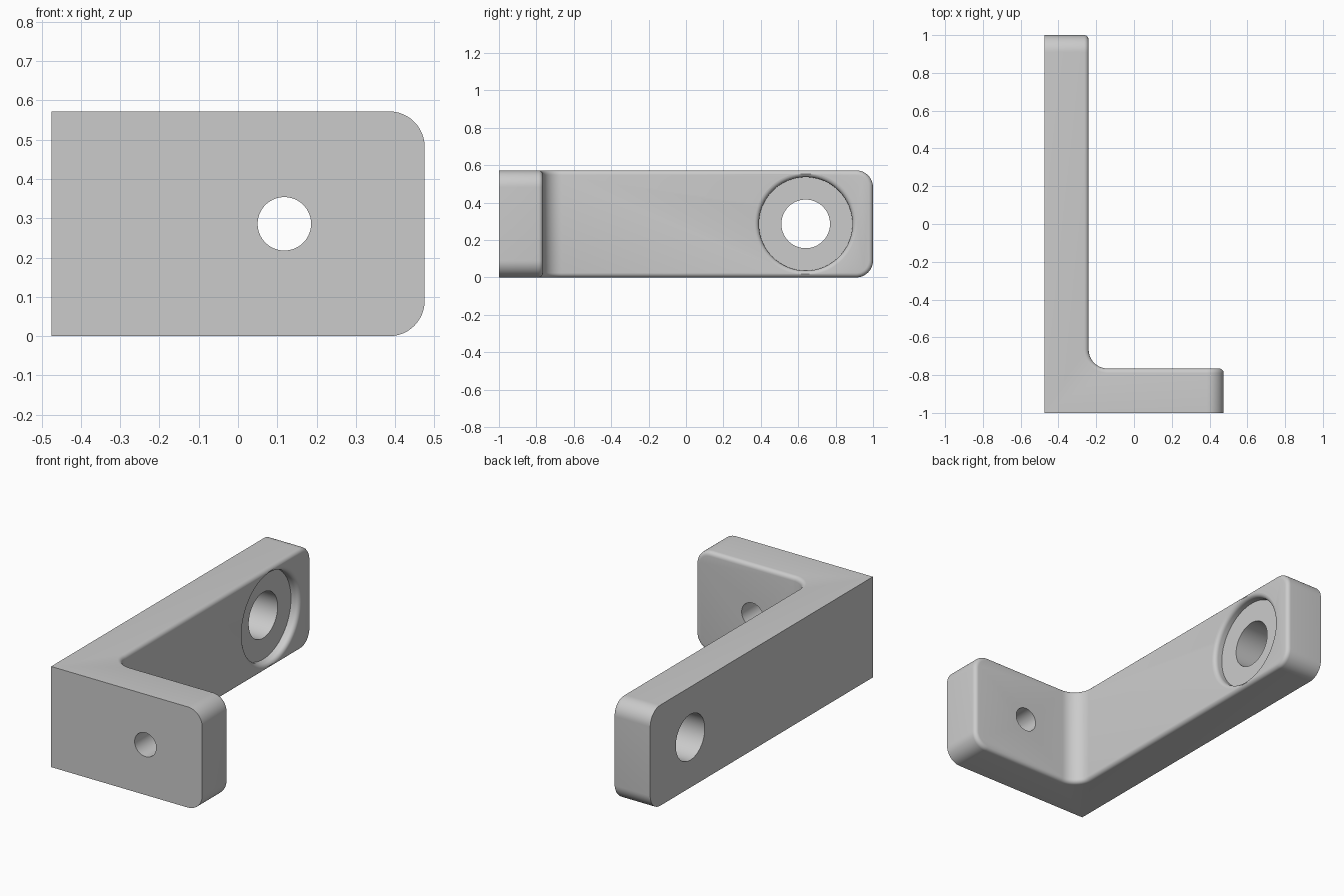
import bpy, bmesh
from math import cos, sin, pi
from mathutils import Matrix

if "Cube" in bpy.data.objects:
    bpy.data.objects.remove(bpy.data.objects["Cube"], do_unlink=True)

W, L, H, T = 0.475, 1.0, 0.572, 0.235   # half width, half length, height, thickness
CORNER, FILLET, SOFT = 0.09, 0.1, 0.024
XI, YI = -W + T, -L + T                 # inner faces of the two legs

grey = bpy.data.materials.new("plain grey")
grey.use_nodes = True
colour = (0.6, 0.6, 0.6, 1)
grey.diffuse_color = colour
grey.node_tree.nodes["Principled BSDF"].inputs["Base Color"].default_value = colour


def to_object(bm, name):
    bmesh.ops.recalc_face_normals(bm, faces=bm.faces)
    mesh = bpy.data.meshes.new(name)
    bm.to_mesh(mesh)
    bm.free()
    mesh.materials.append(grey)
    obj = bpy.data.objects.new(name, mesh)
    bpy.context.collection.objects.link(obj)
    return obj


def bevel(bm, edges, radius, segments):
    bmesh.ops.bevel(bm, geom=edges, offset=radius, segments=segments,
                    profile=0.5, affect='EDGES', clamp_overlap=False)


def lathe_cutter(name, profile, matrix):
    # profile holds (radius, height) pairs, starting and ending on the axis
    bm = bmesh.new()
    verts = [bm.verts.new((r, 0, z)) for r, z in profile]
    edges = [bm.edges.new(pair) for pair in zip(verts, verts[1:])]
    bmesh.ops.spin(bm, geom=verts + edges, axis=(0, 0, 1), cent=(0, 0, 0),
                   angle=2 * pi, steps=96, use_duplicate=False)
    bmesh.ops.remove_doubles(bm, verts=bm.verts, dist=0.0001)
    bmesh.ops.transform(bm, matrix=matrix, verts=bm.verts)
    obj = to_object(bm, name)
    obj.hide_render = True
    obj.hide_set(True)
    return obj


# L-shaped body extruded upwards
bm = bmesh.new()
outline = [(-W, -L), (W, -L), (W, YI), (XI, YI), (XI, L), (-W, L)]
base = bm.faces.new([bm.verts.new((x, y, 0)) for x, y in outline])
top = bmesh.ops.extrude_face_region(bm, geom=[base])["geom"]
bmesh.ops.translate(bm, vec=(0, 0, H),
                    verts=[v for v in top if isinstance(v, bmesh.types.BMVert)])
bmesh.ops.recalc_face_normals(bm, faces=bm.faces)


def edges_at(test):
    return [e for e in bm.edges if all(test(v.co) for v in e.verts)]


# Inside bend, then the rounded corners of both leg ends
bevel(bm, edges_at(lambda c: abs(c.x - XI) + abs(c.y - YI) < 1e-4), FILLET, 12)
ends = [e for e in edges_at(lambda c: c.x > W - 1e-4 or c.y > L - 1e-4)
        if abs(e.verts[0].co.z - e.verts[1].co.z) < 1e-4
        and e.calc_length() < T + 0.01]
bevel(bm, ends, CORNER, 12)


# Softened rim around the whole inner surface
def is_inner(face):
    c, n = face.calc_center_median(), face.normal
    return abs(n.z) < 0.01 and (n.x > -0.01 and n.y > -0.01) \
        and c.x < W - 0.01 and c.y < L - 0.01 and c.x > -W + 0.1 and c.y > -L + 0.1 \
        and (c.x > XI - 1e-4 and c.y > YI - 1e-4)


bm.normal_update()
rim = [e for e in bm.edges if sum(is_inner(f) for f in e.link_faces) == 1]
bevel(bm, rim, SOFT, 5)
bracket = to_object(bm, "bracket")

# Counterbored hole with a rounded mouth, through the long leg
DEPTH, BORE, HOLE = 0.05, 0.25, 0.13
mouth = [(BORE + SOFT * (1 - cos(a)), -SOFT * (1 - sin(a)))
         for a in [i * pi / 12 for i in range(7)]]
profile = [(0, -T - 0.1), (HOLE, -T - 0.1), (HOLE, -DEPTH), (BORE, -DEPTH)]
profile += mouth + [(BORE + SOFT, 0.1), (0, 0.1)]
large = lathe_cutter("large_hole_cutter", profile,
                     Matrix.Translation((XI, 0.64, H / 2)) @ Matrix.Rotation(pi / 2, 4, 'Y'))

# Plain hole through the short leg
R = 0.068
small = lathe_cutter("small_hole_cutter", [(0, -0.3), (R, -0.3), (R, 0.3), (0, 0.3)],
                     Matrix.Translation((0.118, -L + T / 2, H / 2)) @ Matrix.Rotation(pi / 2, 4, 'X'))

for cutter in (large, small):
    mod = bracket.modifiers.new(cutter.name, 'BOOLEAN')
    mod.operation, mod.solver, mod.object = 'DIFFERENCE', 'EXACT', cutter

# Bake the cuts and remove the cutters
bpy.context.view_layer.update()
cut = bpy.data.meshes.new_from_object(bracket.evaluated_get(bpy.context.evaluated_depsgraph_get()))
bracket.modifiers.clear()
bracket.data = cut
for cutter in (large, small):
    bpy.data.objects.remove(cutter, do_unlink=True)

bpy.context.view_layer.objects.active = bracket
bracket.select_set(True)
bpy.ops.object.shade_smooth_by_angle(angle=pi / 6)
